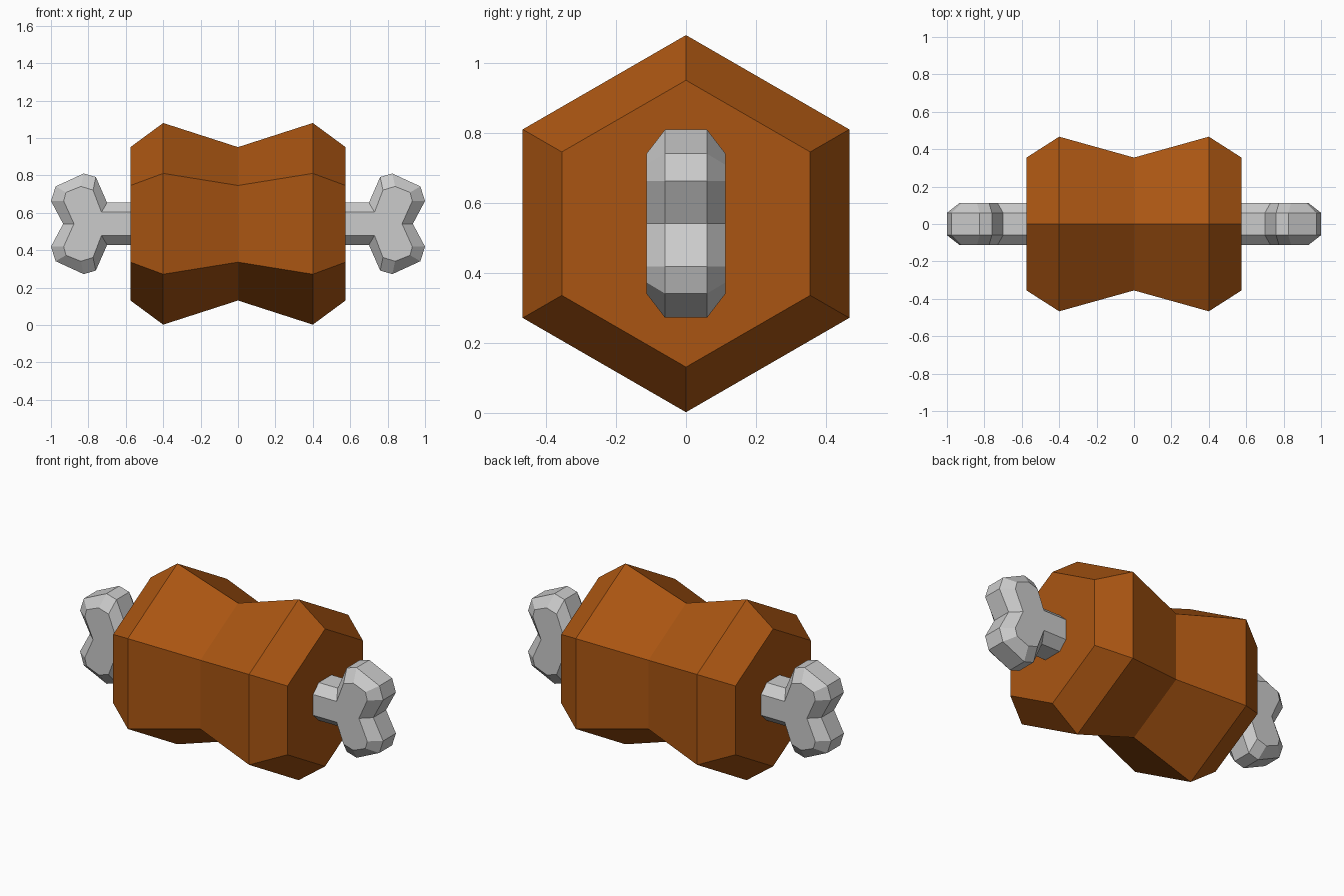
import bpy, math

if "Cube" in bpy.data.objects:
    bpy.data.objects.remove(bpy.data.objects["Cube"])

CZ = 0.541  # height of the long axis


def loft(name, rings, color=None):
    """Skin equal-length closed rings with quads and cap both ends."""
    n = len(rings[0])
    verts = [p for ring in rings for p in ring]
    faces = [(k * n + i, k * n + (i + 1) % n, (k + 1) * n + (i + 1) % n, (k + 1) * n + i)
             for k in range(len(rings) - 1) for i in range(n)]
    faces.append(tuple(reversed(range(n))))
    faces.append(tuple(range(len(verts) - n, len(verts))))
    mesh = bpy.data.meshes.new(name)
    mesh.from_pydata(verts, [], faces)
    mesh.update()
    obj = bpy.data.objects.new(name, mesh)
    bpy.context.collection.objects.link(obj)
    if color:
        mat = bpy.data.materials.new(name + "_brown")
        mat.diffuse_color = color
        mat.use_nodes = True
        mat.node_tree.nodes["Principled BSDF"].inputs["Base Color"].default_value = mat.diffuse_color
        mesh.materials.append(mat)
    return obj


# Meat: hexagonal rings along x, pinched at the middle and both ends
stations = [(-0.575, 0.41), (-0.4, 0.539), (0, 0.41), (0.4, 0.539), (0.575, 0.41)]
loft("meat", [[(x, r * math.sin(-a * math.pi / 3), CZ + r * math.cos(a * math.pi / 3))
               for a in range(6)] for x, r in stations], (0.40, 0.091, 0.006, 1))


# Bone: one silhouette with two-lobed ends, bevelled towards front and back
def bone_ring(y, lobe, notch):
    half = lobe + [(notch, 0)] + [(x, -z) for x, z in reversed(lobe)]
    outline = half + [(-x, -z) for x, z in half]
    return [(x, y, CZ + z) for x, z in outline]


wide = ([(0.70, 0.113), (0.76, 0.25), (0.825, 0.269), (0.975, 0.20), (1.0, 0.122)], 0.935)
narrow = ([(0.73, 0.062), (0.775, 0.18), (0.84, 0.20), (0.92, 0.168), (0.932, 0.122)], 0.877)
loft("bone", [bone_ring(-0.113, *narrow), bone_ring(-0.06, *wide),
              bone_ring(0.06, *wide), bone_ring(0.113, *narrow)])

# Make all normals point outwards
import bmesh
for obj in bpy.context.collection.objects:
    bm = bmesh.new()
    bm.from_mesh(obj.data)
    bmesh.ops.recalc_face_normals(bm, faces=bm.faces)
    bm.to_mesh(obj.data)
    bm.free()
